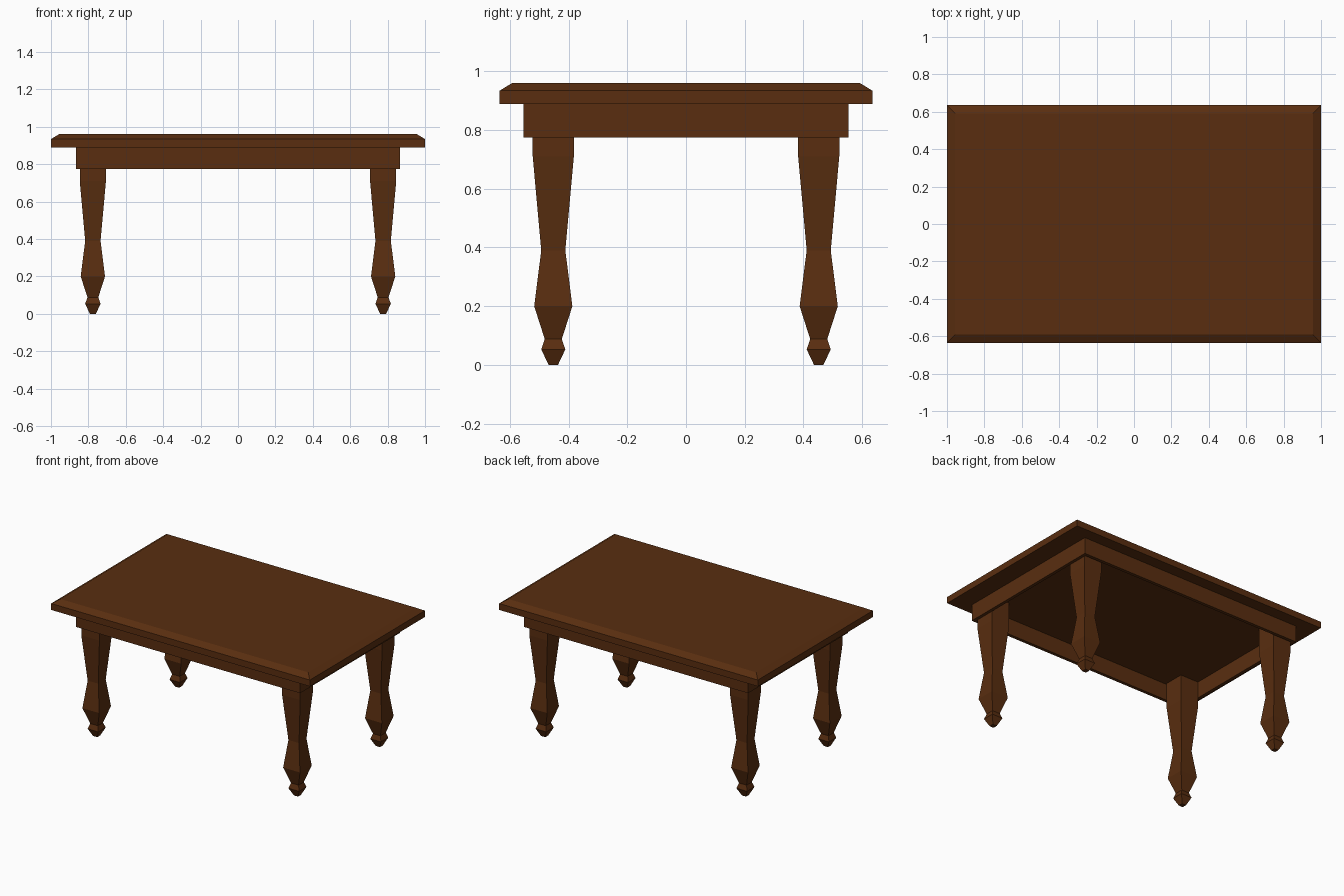
import bpy, bmesh

if "Cube" in bpy.data.objects:
    bpy.data.objects.remove(bpy.data.objects["Cube"])

wood = bpy.data.materials.new("dark_wood")
wood.diffuse_color = (0.10, 0.027, 0.005, 1)
wood.use_nodes = True
wood.node_tree.nodes["Principled BSDF"].inputs["Base Color"].default_value = wood.diffuse_color


def loft(name, rings, centre=(0, 0)):
    """Stack rectangular rings (half x, half y, z) into a closed flat-sided solid."""
    bm = bmesh.new()
    loops = []
    for hx, hy, z in rings:
        loops.append([bm.verts.new((centre[0] + sx * hx, centre[1] + sy * hy, z))
                      for sx, sy in ((-1, -1), (1, -1), (1, 1), (-1, 1))])
    for low, high in zip(loops, loops[1:]):
        for i in range(4):
            j = (i + 1) % 4
            bm.faces.new((low[i], low[j], high[j], high[i]))
    bm.faces.new(loops[0][::-1])
    bm.faces.new(loops[-1])
    mesh = bpy.data.meshes.new(name)
    bm.to_mesh(mesh)
    bm.free()
    mesh.materials.append(wood)
    obj = bpy.data.objects.new(name, mesh)
    bpy.context.collection.objects.link(obj)
    return obj


def board(name, hx, hy, centre):
    return loft(name, [(hx, hy, 0.775), (hx, hy, 0.889)], centre)


# Table top with chamfered upper edge
loft("table_top", [(1, 0.635, 0.889), (1, 0.635, 0.934), (0.957, 0.592, 0.96)])

# Apron: four thin boards under the top, open in the middle
AX, AY, T = 0.867, 0.553, 0.022
for side, s in (("front", -1), ("back", 1)):
    board(side + "_apron", AX, T / 2, (0, s * (AY - T / 2)))
for side, s in (("left", -1), ("right", 1)):
    board(side + "_apron", T / 2, AY - T, (s * (AX - T / 2), 0))

# Square shaped legs: (half width, height), running up inside the apron
profile = [(0.016, 0), (0.041, 0.053), (0.029, 0.088), (0.065, 0.20),
           (0.041, 0.39), (0.07, 0.71), (0.07, 0.889)]
for fb, sy in (("front", -1), ("back", 1)):
    for lr, sx in (("left", -1), ("right", 1)):
        loft(f"{fb}_{lr}_leg", [(w, w, z) for w, z in profile],
             (sx * 0.776, sy * 0.452))
